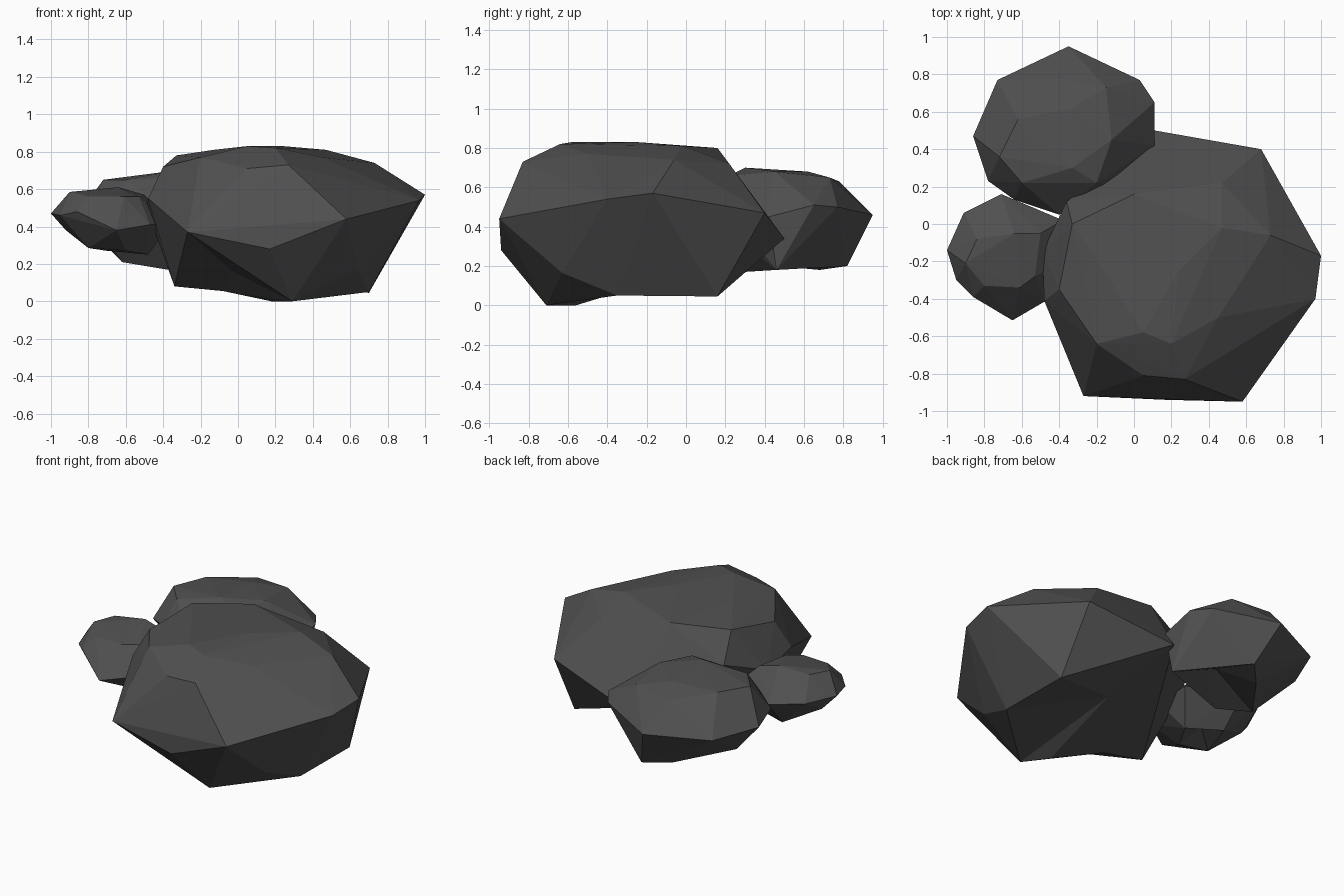
import bpy, bmesh

stone = bpy.data.materials.new("dark_stone")
stone.diffuse_color = (0.08, 0.08, 0.08, 1)


def rock(name, *rings, dents=()):
    """Faceted boulder: convex hull of corner rings; each dent is a corner
    (outer, inner) that joins the hull at outer, then is pushed to inner."""
    bm = bmesh.new()
    for ring in rings:
        for p in ring:
            bm.verts.new(p)
    pushed = [(bm.verts.new(a), b) for a, b in dents]
    res = bmesh.ops.convex_hull(bm, input=bm.verts[:])
    junk = {v for v in res["geom_interior"] + res["geom_unused"]
            if isinstance(v, bmesh.types.BMVert)}
    bmesh.ops.recalc_face_normals(bm, faces=bm.faces[:])
    for v, inner in pushed:
        if v not in junk:
            v.co = inner
    bmesh.ops.delete(bm, geom=list(junk), context='VERTS')
    me = bpy.data.meshes.new(name)
    bm.to_mesh(me)
    bm.free()
    me.materials.append(stone)
    ob = bpy.data.objects.new(name, me)
    bpy.context.collection.objects.link(ob)
    return ob


# Large boulder: crown, shoulder, waist, underside
rock("large_boulder",
     [(0, .16, .80), (.47, -.02, .81), (.24, -.25, .83), (.05, -.58, .83),
      (.20, -.64, .82), (-.33, 0, .78), (-.13, -.3, .81)],
     [(.47, .22, .72), (.73, -.06, .74), (.45, -.5, .77), (-.2, -.64, .77),
      (-.40, -.35, .72), (.05, -.81, .71), (.27, -.83, .73)],
     [(.11, .50, .34), (.68, .40, .47), (1, -.17, .57), (.97, -.40, .54),
      (.58, -.95, .44), (.17, -.94, .28), (-.27, -.92, .37),
      (-.48, -.41, .55), (-.49, -.15, .5), (-.36, .12, .6)],
     [(.70, .16, .045), (.70, -.35, .05), (.29, -.71, 0), (.18, -.56, 0),
      (-.34, -.33, .08)],
     dents=[((-.05, -.68, .06), (-.03, -.6, .16)),
            ((.70, -.68, .12), (.64, -.63, .165)),
            ((-.07, -.38, .02), (-.08, -.38, .055)),
            ((.2, 0, -.02), (.2, 0, .17))])

# Medium boulder behind
rock("medium_boulder",
     [(-.62, .56, .66), (-.72, .36, .65), (-.33, .62, .68), (-.15, .73, .65),
      (-.33, .3, .70), (-.12, .45, .68), (-.2, .22, .66), (-.6, .22, .65),
      (-.4, .78, .63)],
     [(-.35, .95, .46), (.03, .77, .5), (.11, .65, .51), (.11, .42, .45),
      (0, .3, .5), (-.1, .2, .5), (-.4, .05, .5), (-.64, .13, .5),
      (-.78, .23, .47), (-.86, .47, .46), (-.73, .77, .45)],
     [(-.25, .82, .2), (-.38, .68, .18), (-.38, .3, .17),
      (.09, .46, .18), (-.62, .36, .21)],
     dents=[((-.2, .52, .14), (-.2, .52, .28))])

# Small boulder on the left
rock("small_boulder",
     [(-.9, -.21, .585), (-.84, -.08, .59), (-.64, -.05, .61),
      (-.5, -.05, .57), (-.53, -.28, .56), (-.61, -.34, .56),
      (-.8, -.33, .56)],
     [(-1, -.14, .47), (-.91, .06, .47), (-.71, .16, .45), (-.38, .02, .45),
      (-.36, -.2, .42), (-.47, -.41, .41), (-.65, -.515, .38),
      (-.86, -.39, .48), (-.95, -.3, .46), (-.92, -.1, .38)],
     [(-.8, -.27, .285), (-.6, -.3, .27), (-.48, -.1, .25), (-.7, 0, .27)],
     dents=[((-.65, -.15, .23), (-.65, -.15, .34))])
